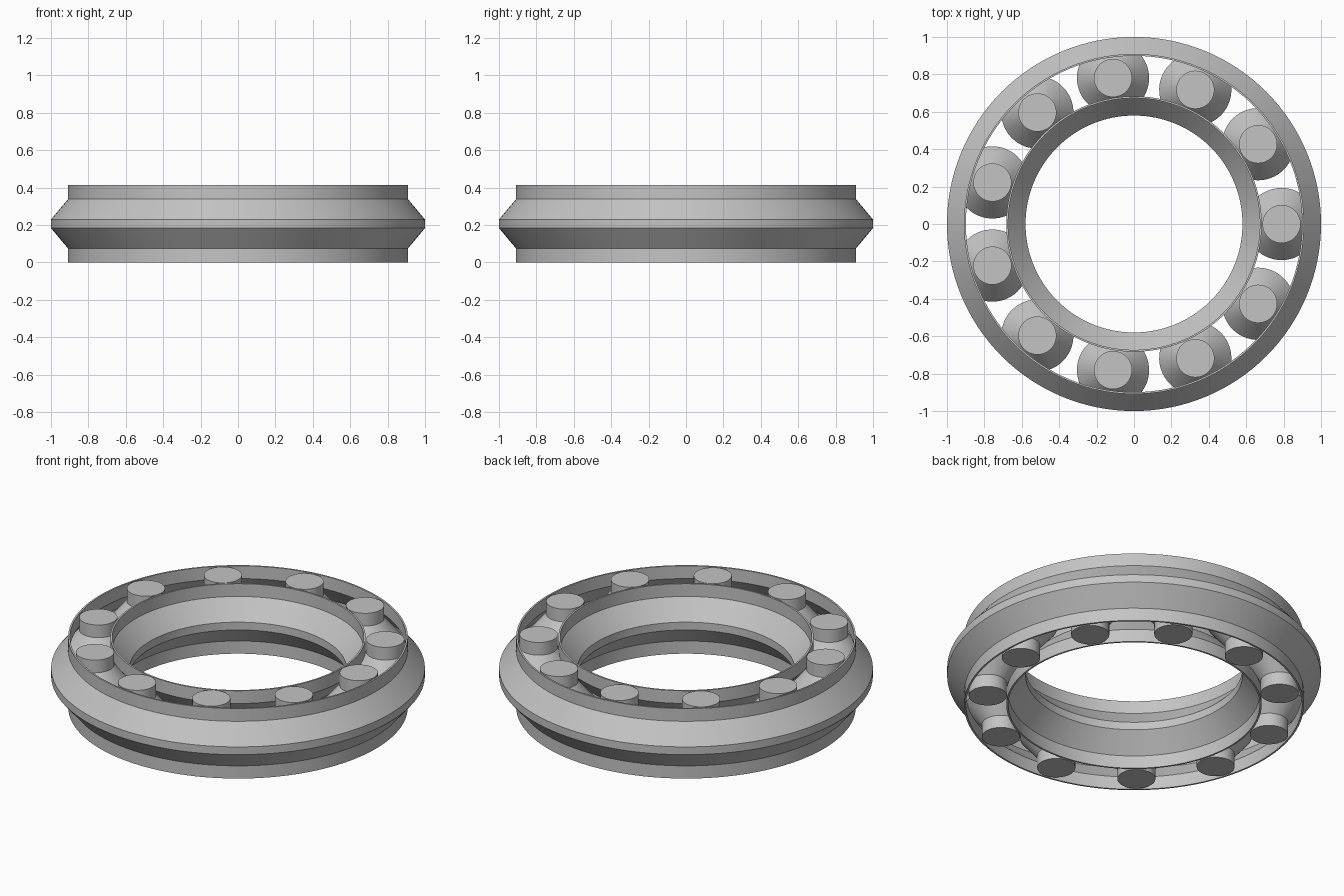
import bpy
import bmesh
import math

cube = bpy.data.objects.get("Cube")
if cube:
    bpy.data.objects.remove(cube, do_unlink=True)

HEIGHT = 0.413
MID = HEIGHT / 2
RIM = 0.075          # height of the straight collar at top and bottom
BAND = 0.023         # half height of the narrow middle band
WALL = 0.01
ROLLERS = 11
PITCH = 0.789        # radius of the circle of rollers

steel = bpy.data.materials.new("light grey steel")
steel.use_nodes = True
grey = (0.55, 0.55, 0.55, 1)
steel.diffuse_color = grey
steel.node_tree.nodes["Principled BSDF"].inputs["Base Color"].default_value = grey


def vee(r_end, r_mid):
    """Profile from bottom to top: collar, cone, band, cone, collar."""
    zs = (0, RIM, MID - BAND, MID + BAND, HEIGHT - RIM, HEIGHT)
    rs = (r_end, r_end, r_mid, r_mid, r_end, r_end)
    return list(zip(rs, zs))


def lathe(name, profile, segments, closed):
    """Revolve a profile; closed profiles make rings, open ones get end caps."""
    bm = bmesh.new()
    loops = []
    for r, z in profile:
        loop = []
        for i in range(segments):
            a = math.tau * i / segments
            loop.append(bm.verts.new((r * math.cos(a), r * math.sin(a), z)))
        loops.append(loop)
    pairs = list(zip(loops, loops[1:]))
    if closed:
        pairs.append((loops[-1], loops[0]))
    else:
        bm.faces.new(loops[0])
        bm.faces.new(loops[-1])
    for low, high in pairs:
        for i in range(segments):
            j = (i + 1) % segments
            bm.faces.new((low[i], low[j], high[j], high[i]))
    bmesh.ops.recalc_face_normals(bm, faces=bm.faces)
    mesh = bpy.data.meshes.new(name)
    bm.to_mesh(mesh)
    bm.free()
    mesh.materials.append(steel)
    obj = bpy.data.objects.new(name, mesh)
    bpy.context.collection.objects.link(obj)
    bpy.ops.object.select_all(action="DESELECT")
    obj.select_set(True)
    bpy.context.view_layer.objects.active = obj
    bpy.ops.object.shade_smooth_by_angle(angle=math.radians(20))
    return obj


# Thin-walled rings whose grooves hold the rollers
lathe("outer_ring", vee(0.909, 1.0) + vee(0.909 - WALL, 1 - WALL)[::-1], 128, True)
lathe("inner_ring", vee(0.683, 0.59) + vee(0.683 - WALL, 0.59 - WALL)[::-1], 128, True)

# Rollers spaced evenly between the rings
first = lathe("roller_1", vee(0.102, 0.193), 64, False)
for i in range(ROLLERS):
    roller = first if i == 0 else first.copy()
    if i:
        roller.name = f"roller_{i + 1}"
        bpy.context.collection.objects.link(roller)
    a = math.tau * i / ROLLERS
    roller.location = (PITCH * math.cos(a), PITCH * math.sin(a), 0)
    roller.rotation_euler.z = a
